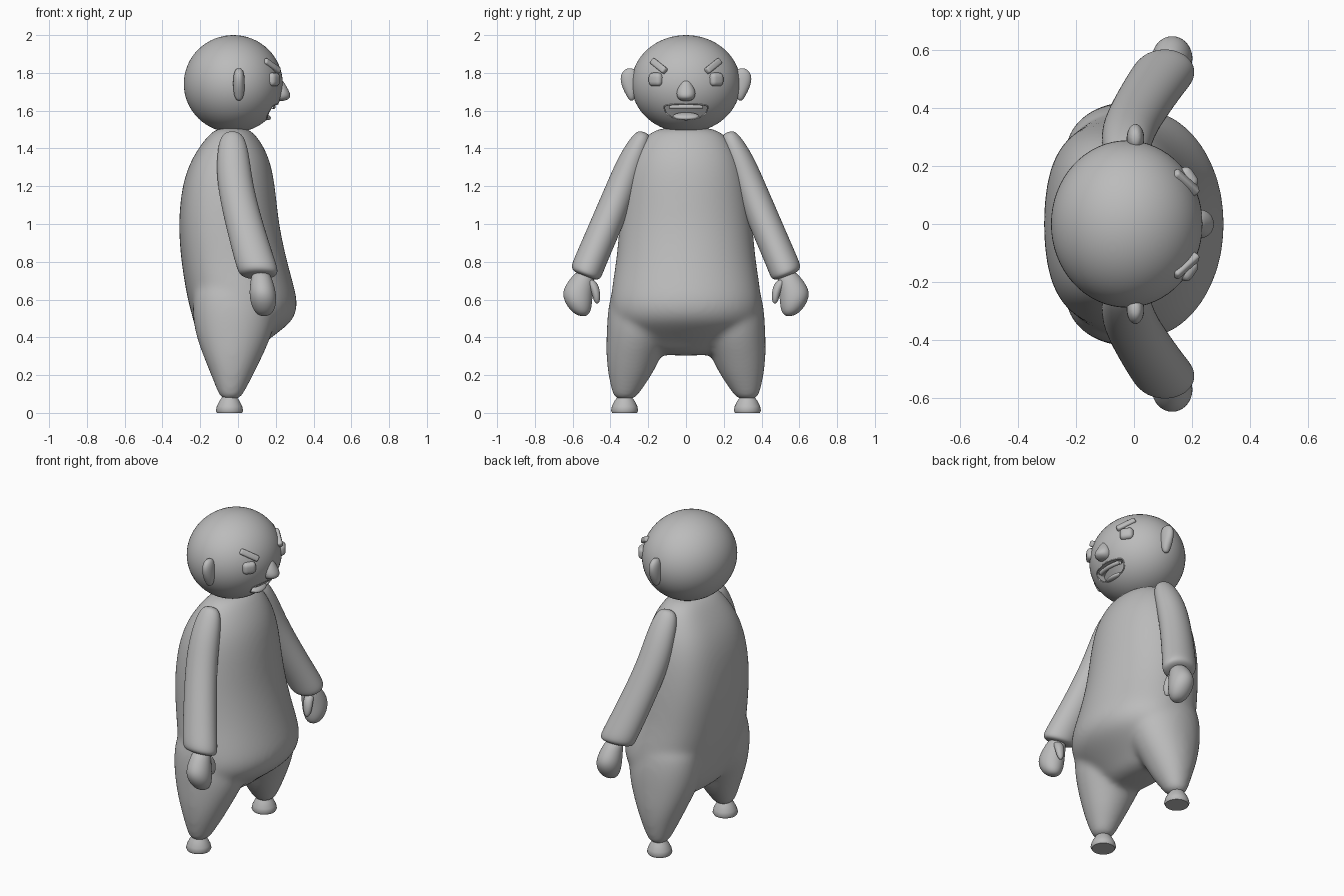
import bpy, bmesh, math
from mathutils import Vector

if "Cube" in bpy.data.objects:
    bpy.data.objects.remove(bpy.data.objects["Cube"], do_unlink=True)

clay = bpy.data.materials.new("grey clay")
clay.use_nodes = True
GREY = (0.5, 0.5, 0.5, 1)
clay.diffuse_color = GREY
clay.node_tree.nodes["Principled BSDF"].inputs["Base Color"].default_value = GREY

HEAD = Vector((-0.025, 0, 1.742))
HEAD_R = Vector((0.262, 0.289, 0.258))


def head_x(y, z):
    # front surface of the head at a given height and side position
    rest = 1 - (y / HEAD_R.y) ** 2 - ((z - HEAD.z) / HEAD_R.z) ** 2
    return HEAD.x + HEAD_R.x * math.sqrt(max(rest, 0))


def add(name, bm):
    bmesh.ops.recalc_face_normals(bm, faces=bm.faces)
    mesh = bpy.data.meshes.new(name)
    bm.to_mesh(mesh)
    bm.free()
    ob = bpy.data.objects.new(name, mesh)
    bpy.context.collection.objects.link(ob)
    mesh.materials.append(clay)
    return ob


def finish(ob, angle=40):
    # bake modifiers, then shade smoothly
    bpy.ops.object.select_all(action='DESELECT')
    ob.select_set(True)
    bpy.context.view_layer.objects.active = ob
    bpy.ops.object.convert(target='MESH')
    bpy.ops.object.shade_smooth_by_angle(angle=math.radians(angle))
    return ob


def subdivide(ob, levels=2):
    mod = ob.modifiers.new("subdivision", 'SUBSURF')
    mod.levels = mod.render_levels = levels


def loft(bm, stations, side=1, tilt=0, back_power=2, count=16):
    # skin of rounded rings, squarer at the back if wished; stations are (x, y, z, x radius, y radius)
    rings = []
    for x, y, z, rx, ry in stations:
        ring = []
        for i in range(count):
            a = math.tau * i / count
            c, s = math.cos(a), math.sin(a)
            power = back_power if c < 0 else 2
            u = rx * math.copysign(abs(c) ** (2 / power), c)
            v = ry * math.copysign(abs(s) ** (2 / power), s)
            ring.append(bm.verts.new((x + u, side * (y + v * math.cos(tilt)), z + v * math.sin(tilt))))
        rings.append(ring)
    for low, high in zip(rings, rings[1:]):
        for i in range(count):
            j = (i + 1) % count
            bm.faces.new((low[i], low[j], high[j], high[i]))
    bm.faces.new(rings[0])
    bm.faces.new(rings[-1])


def ball(name, centre, radii, rotation=(0, 0, 0), segments=32):
    bm = bmesh.new()
    bmesh.ops.create_uvsphere(bm, u_segments=segments, v_segments=segments // 2, radius=1)
    bmesh.ops.scale(bm, vec=radii, verts=bm.verts)
    ob = add(name, bm)
    ob.location, ob.rotation_euler = centre, rotation
    return ob


def pebble(name, centre, size, rotation, bevel):
    bm = bmesh.new()
    bmesh.ops.create_cube(bm, size=1)
    bmesh.ops.scale(bm, vec=size, verts=bm.verts)
    ob = add(name, bm)
    ob.location, ob.rotation_euler = centre, rotation
    mod = ob.modifiers.new("bevel", 'BEVEL')
    mod.width, mod.segments = bevel, 4
    return finish(ob)


# Body: torso and two legs fused into one soft skin
bm = bmesh.new()
profile = [  # height, back, front, half width
    (0.30, -0.13, 0.07, 0.20), (0.36, -0.19, 0.13, 0.31), (0.42, -0.22, 0.21, 0.36),
    (0.48, -0.24, 0.29, 0.39), (0.54, -0.255, 0.318, 0.405), (0.60, -0.272, 0.322, 0.408),
    (0.70, -0.29, 0.295, 0.395), (0.82, -0.308, 0.262, 0.375), (1.00, -0.322, 0.222, 0.36),
    (1.20, -0.303, 0.203, 0.335), (1.33, -0.258, 0.178, 0.30), (1.42, -0.20, 0.135, 0.25),
    (1.48, -0.15, 0.09, 0.205), (1.515, -0.10, 0.04, 0.13)]
loft(bm, [((b + f) / 2, 0, z, (f - b) / 2, w) for z, b, f, w in profile], back_power=2.6)
leg = [(-0.04, 0.325, 0.065, 0.05, 0.055), (-0.037, 0.318, 0.11, 0.072, 0.076),
       (-0.03, 0.296, 0.20, 0.115, 0.12), (-0.027, 0.278, 0.30, 0.16, 0.148),
       (-0.022, 0.25, 0.40, 0.203, 0.175), (-0.02, 0.235, 0.50, 0.225, 0.187),
       (-0.03, 0.23, 0.60, 0.215, 0.18), (-0.04, 0.21, 0.72, 0.19, 0.165)]
for side in (1, -1):
    loft(bm, leg, side, back_power=2.2)
body = add("body", bm)
subdivide(body)
remesh = body.modifiers.new("fuse", 'REMESH')
remesh.mode, remesh.voxel_size = 'VOXEL', 0.012
soften = body.modifiers.new("soften", 'SMOOTH')
soften.factor, soften.iterations = 0.5, 30
finish(body, 80)

# Mouth outline, a flat-topped smile
outline = []
for i in range(32):
    a = math.tau * i / 32
    s = math.sin(a)
    drop = 0.016 if s > 0 else 0.066
    outline.append((0.115 * math.cos(a), 1.62 + drop * math.copysign(abs(s) ** 0.8, s)))

# Head with the mouth carved out
head = ball("head", HEAD, HEAD_R, segments=64)
bm = bmesh.new()
back = [bm.verts.new((head_x(y, z) - 0.06, y, z)) for y, z in outline]
front = [bm.verts.new((0.4, y, z)) for y, z in outline]
for i in range(32):
    j = (i + 1) % 32
    bm.faces.new((back[i], back[j], front[j], front[i]))
bm.faces.new(front)
bmesh.ops.triangulate(bm, faces=[bm.faces.new(back)])
cutter = add("mouth_cutter", bm)
cutter.hide_render = True
carve = head.modifiers.new("mouth", 'BOOLEAN')
carve.operation, carve.object, carve.solver = 'DIFFERENCE', cutter, 'EXACT'
finish(head)
bpy.data.objects.remove(cutter, do_unlink=True)


def strand(name, points, radius, cyclic):
    curve = bpy.data.curves.new(name, 'CURVE')
    curve.dimensions = '3D'
    curve.bevel_depth, curve.bevel_resolution = radius, 3
    line = curve.splines.new('POLY')
    line.points.add(len(points) - 1)
    for p, co in zip(line.points, points):
        p.co = (*co, 1)
    line.use_cyclic_u = cyclic
    curve.materials.append(clay)
    ob = bpy.data.objects.new(name, curve)
    bpy.context.collection.objects.link(ob)
    return finish(ob, 60)


# Lips, teeth and tongue
strand("lips", [(head_x(y, z) - 0.002, y, z) for y, z in outline], 0.004, True)
row = [0.014 * i for i in range(-6, 7)]
strand("upper_teeth", [(head_x(y, 1.62) - 0.02, y, 1.62) for y in row], 0.013, False)
finish(ball("tongue", (head_x(0, 1.57) - 0.035, 0, 1.57), (0.04, 0.07, 0.018), (0, 0.3, 0)))

# Nose, broad below and pinched at the bridge
bm = bmesh.new()
loft(bm, [(0.222, 0, 1.65, 0.022, 0.025), (0.232, 0, 1.667, 0.052, 0.05), (0.228, 0, 1.70, 0.047, 0.054),
          (0.222, 0, 1.735, 0.032, 0.037), (0.215, 0, 1.768, 0.018, 0.018)], count=12)
nose = add("nose", bm)
subdivide(nose)
finish(nose)

for side, label in ((1, "left"), (-1, "right")):
    # Face details and ears
    pebble(label + "_eye", (0.188, side * 0.16, 1.765), (0.05, 0.08, 0.072), (0, 0, side * 0.6), 0.024)
    pebble(label + "_brow", (0.178, side * 0.143, 1.836), (0.035, 0.118, 0.036),
           (side * 0.53, -0.35, side * 0.65), 0.011)
    bm = bmesh.new()
    loft(bm, [(0.005, 0.288, 1.652, 0.013, 0.012), (0.005, 0.29, 1.68, 0.027, 0.026),
              (0.005, 0.294, 1.72, 0.032, 0.045), (0.005, 0.297, 1.77, 0.032, 0.055),
              (0.005, 0.297, 1.805, 0.027, 0.043), (0.005, 0.297, 1.825, 0.013, 0.018)], side, count=12)
    ear = add(label + "_ear", bm)
    subdivide(ear)
    finish(ear)

    # Arm sleeve from shoulder to blunt cuff
    bm = bmesh.new()
    loft(bm, [(-0.03, 0.22, 1.488, 0.035, 0.03), (-0.03, 0.235, 1.45, 0.072, 0.055),
              (-0.025, 0.285, 1.34, 0.09, 0.075), (-0.015, 0.338, 1.20, 0.097, 0.083),
              (0.03, 0.417, 1.01, 0.102, 0.086), (0.082, 0.495, 0.83, 0.108, 0.086),
              (0.104, 0.524, 0.76, 0.11, 0.088), (0.11, 0.532, 0.73, 0.1, 0.08),
              (0.112, 0.534, 0.722, 0.05, 0.04)], side, tilt=0.36)
    arm = add(label + "_arm", bm)
    subdivide(arm)
    finish(arm, 60)

    # Mitten hand and thumb
    bm = bmesh.new()
    loft(bm, [(0.12, 0.53, 0.75, 0.045, 0.045), (0.125, 0.55, 0.70, 0.06, 0.066),
              (0.13, 0.574, 0.64, 0.072, 0.082), (0.135, 0.573, 0.585, 0.071, 0.078),
              (0.138, 0.56, 0.533, 0.052, 0.054), (0.138, 0.555, 0.512, 0.02, 0.02)], side, tilt=0.15)
    hand = add(label + "_hand", bm)
    subdivide(hand)
    finish(hand)
    bm = bmesh.new()
    loft(bm, [(0.14, 0.515, 0.71, 0.024, 0.024), (0.145, 0.492, 0.68, 0.03, 0.03),
              (0.15, 0.476, 0.635, 0.029, 0.023), (0.15, 0.472, 0.595, 0.02, 0.018),
              (0.15, 0.47, 0.578, 0.006, 0.006)], side, count=12)
    thumb = add(label + "_thumb", bm)
    subdivide(thumb)
    finish(thumb)

    # Domed foot with a flat sole
    bm = bmesh.new()
    loft(bm, [(-0.045, 0.325, 0, 0.066, 0.066), (-0.045, 0.325, 0.012, 0.072, 0.072),
              (-0.045, 0.325, 0.035, 0.067, 0.067), (-0.045, 0.325, 0.065, 0.052, 0.052),
              (-0.045, 0.325, 0.09, 0.034, 0.034), (-0.045, 0.325, 0.11, 0.02, 0.02)], side, count=32)
    finish(add(label + "_foot", bm), 50)
